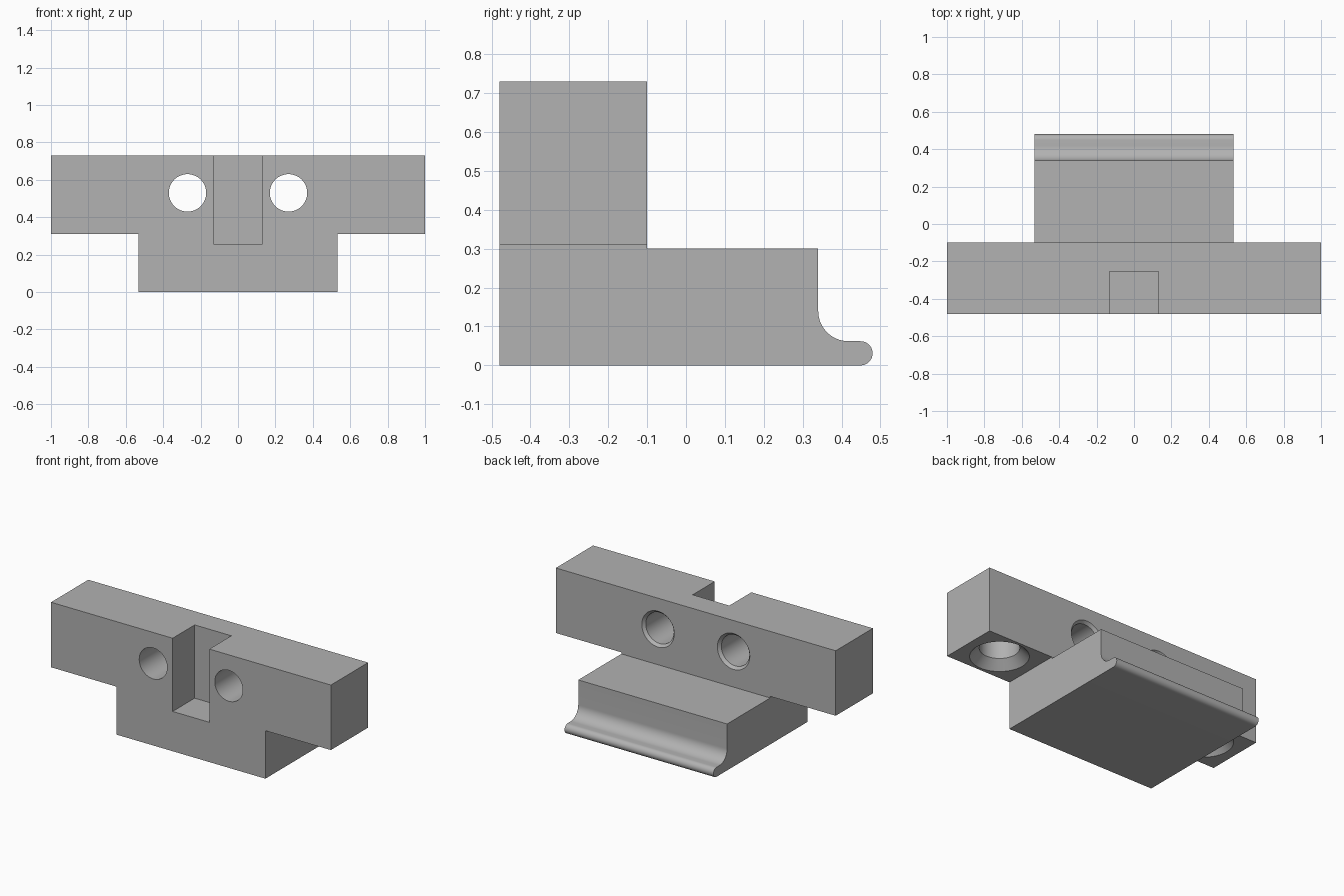
import bpy, bmesh
from math import sin, cos, pi
from mathutils import Matrix, Vector

cube = bpy.data.objects.get("Cube")
if cube:
    bpy.data.objects.remove(cube, do_unlink=True)

FRONT, WALL_BACK, STEP_Y = -0.48, -0.10, 0.34
TOP, WING_Z, STEP_Z = 0.73, 0.31, 0.30
HALF_STEM = 0.532

grey = bpy.data.materials.new("plain grey")
grey.use_nodes = True
grey.diffuse_color = (0.445, 0.445, 0.445, 1)
grey.node_tree.nodes["Principled BSDF"].inputs["Base Color"].default_value = grey.diffuse_color


def add_object(name, bm):
    bmesh.ops.recalc_face_normals(bm, faces=bm.faces)
    mesh = bpy.data.meshes.new(name)
    bm.to_mesh(mesh)
    bm.free()
    mesh.materials.append(grey)
    obj = bpy.data.objects.new(name, mesh)
    bpy.context.collection.objects.link(obj)
    return obj


def prism(name, points, offset):
    """Extrude a closed outline of 3D points along offset."""
    bm = bmesh.new()
    face = bm.faces.new([bm.verts.new(p) for p in points])
    out = bmesh.ops.extrude_face_region(bm, geom=[face])
    verts = [v for v in out["geom"] if isinstance(v, bmesh.types.BMVert)]
    bmesh.ops.translate(bm, verts=verts, vec=offset)
    return add_object(name, bm)


def arc(cy, cz, r, start, end, n):
    angles = [start + (end - start) * i / n for i in range(n + 1)]
    return [(cy + r * cos(a), cz + r * sin(a)) for a in angles]


def turned(name, profile, matrix, sides=64):
    """Solid of revolution about local z from (radius, height) rings."""
    bm = bmesh.new()
    rings = [[bm.verts.new((r * cos(2 * pi * i / sides), r * sin(2 * pi * i / sides), h))
              for i in range(sides)] for r, h in profile]
    for a, b in zip(rings, rings[1:]):
        for i in range(sides):
            j = (i + 1) % sides
            bm.faces.new((a[i], a[j], b[j], b[i]))
    bm.faces.new(rings[0])
    bm.faces.new(rings[-1])
    bm.transform(matrix)
    return add_object(name, bm)


def combine(obj, tool, operation):
    mod = obj.modifiers.new(tool.name, "BOOLEAN")
    mod.operation, mod.solver, mod.object = operation, "EXACT", tool
    bpy.context.view_layer.objects.active = obj
    bpy.ops.object.modifier_apply(modifier=mod.name)
    bpy.data.objects.remove(tool, do_unlink=True)


# Side outline: tall wall, low step, concave fillet and rounded lip
side = [(FRONT, 0), (FRONT, TOP), (WALL_BACK, TOP), (WALL_BACK, STEP_Z), (STEP_Y, STEP_Z)]
side += arc(0.418, 0.140, 0.078, pi, 1.5 * pi, 16)
side += arc(0.449, 0.031, 0.031, pi / 2, -pi / 2, 20)
bracket = prism("mounting_bracket", [(-1.2, y, z) for y, z in side], Vector((2.4, 0, 0)))

# Front outline: wide wings over a narrower stem
half = [(HALF_STEM, -0.1), (HALF_STEM, WING_Z), (1, WING_Z), (1, 0.9)]
outline = half + [(-x, z) for x, z in reversed(half)]
combine(bracket, prism("front_outline", [(x, -0.6, z) for x, z in outline],
                       Vector((0, 1.2, 0))), "INTERSECT")

# Front notch, open at the top
notch = [(x, y, 0.257) for x, y in ((-0.131, -0.6), (0.131, -0.6), (0.131, -0.255), (-0.131, -0.255))]
combine(bracket, prism("notch", notch, Vector((0, 0, 0.6))), "DIFFERENCE")

for s in (-1, 1):
    # Through holes, chamfered at the back
    through = [(0.1, -0.5), (0.1, -0.018), (0.116, 0), (0.116, 0.05)]
    place = Matrix.Translation((s * 0.27, WALL_BACK, 0.53)) @ Matrix.Rotation(-pi / 2, 4, "X")
    combine(bracket, turned("through_hole", through, place), "DIFFERENCE")
    # Countersunk blind holes under the wings
    blind = [(0.172, -0.05), (0.172, 0), (0.117, 0.055), (0.117, 0.3)]
    place = Matrix.Translation((s * 0.766, -0.29, WING_Z))
    combine(bracket, turned("blind_hole", blind, place), "DIFFERENCE")

bpy.ops.object.select_all(action="DESELECT")
bracket.select_set(True)
bpy.context.view_layer.objects.active = bracket
bpy.ops.object.shade_smooth_by_angle(angle=pi / 6)
